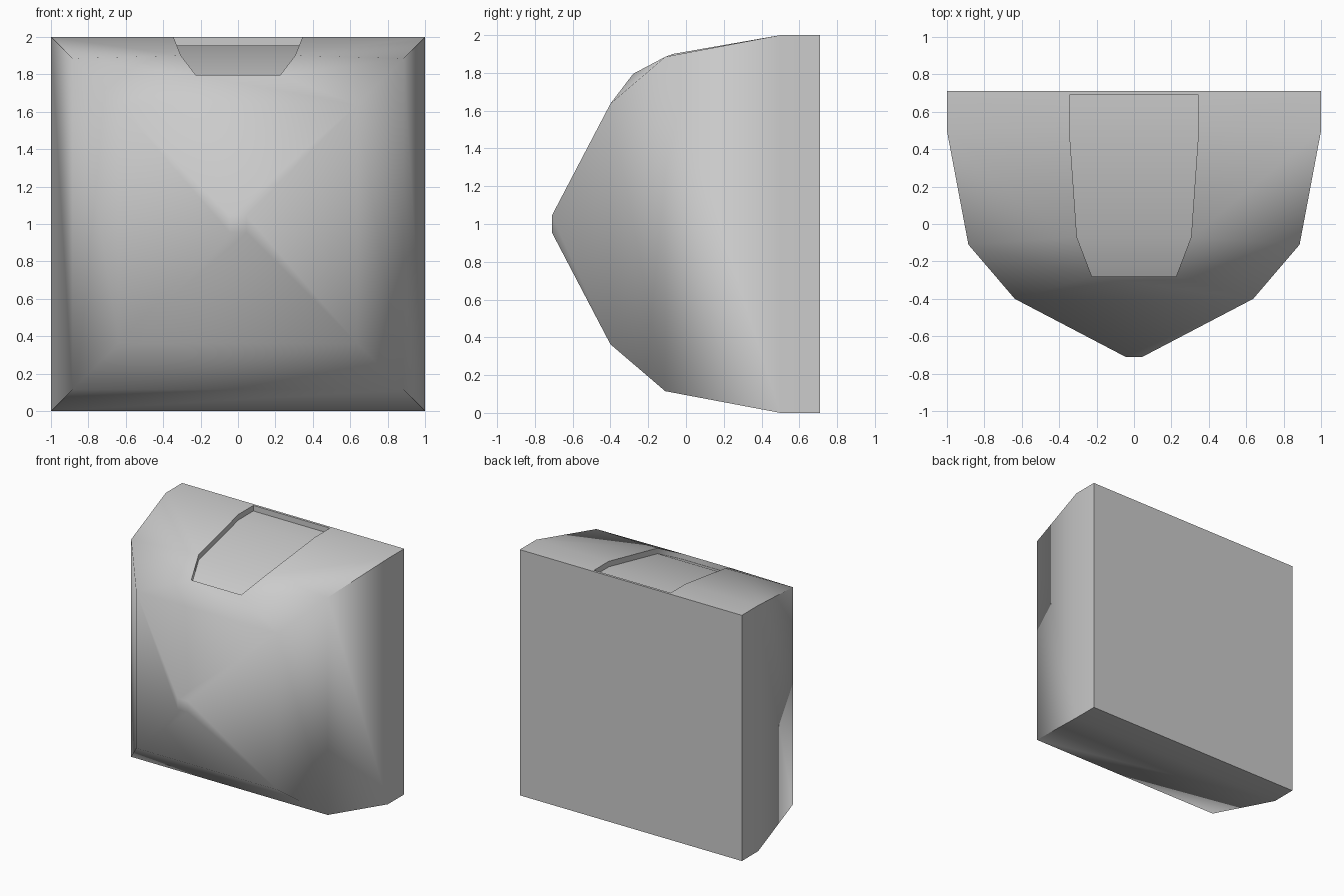
import bpy, bmesh, math

if "Cube" in bpy.data.objects:
    bpy.data.objects.remove(bpy.data.objects["Cube"])

# Square cross-sections of the body: (y, half size), back to front
RINGS = [(0.71, 1.0), (0.5, 1.0), (-0.11, 0.885), (-0.40, 0.637), (-0.71, 0.045)]
# Right half of the recess outline in the top: (x, y, z), back to front
OUTLINE = [(0.345, 0.69, 2.0), (0.345, 0.5, 2.0), (0.305, -0.07, 1.9), (0.225, -0.28, 1.795)]
DEPTH = 0.045

bm = bmesh.new()

# Body rings: corners in order top right, top left, bottom left, bottom right
rings = [[bm.verts.new((sx * s, y, 1 + sz * s))
          for sx, sz in ((1, 1), (-1, 1), (-1, -1), (1, -1))] for y, s in RINGS]
bm.faces.new(rings[0])
bm.faces.new(rings[-1])
for i, (a, b) in enumerate(zip(rings, rings[1:])):
    for k in range(4):
        if k == 0 and i < 3:
            continue  # top strips hold the recess
        n = (k + 1) % 4
        bm.faces.new((a[k], a[n], b[n], b[k]))

# Recess rim and lowered floor, mirrored left and right
rim = [[bm.verts.new((s * x, y, z)) for x, y, z in OUTLINE] for s in (1, -1)]
floor = [[bm.verts.new((s * x, y, z - DEPTH)) for x, y, z in OUTLINE] for s in (1, -1)]
for side in (0, 1):
    r, f = rim[side], floor[side]
    for i in range(3):
        bm.faces.new((rings[i][side], rings[i + 1][side], r[i + 1], r[i]))
        bm.faces.new((r[i], r[i + 1], f[i + 1], f[i]))
for i in range(3):
    bm.faces.new((floor[0][i], floor[0][i + 1], floor[1][i + 1], floor[1][i]))

# Strips behind and in front of the recess, and its end walls
for ring, i in ((rings[0], 0), (rings[3], 3)):
    bm.faces.new((ring[0], ring[1], rim[1][i], rim[0][i]))
    bm.faces.new((rim[0][i], rim[1][i], floor[1][i], floor[0][i]))

bmesh.ops.recalc_face_normals(bm, faces=bm.faces[:])
mesh = bpy.data.meshes.new("faceted_body")
bm.to_mesh(mesh)
bm.free()
body = bpy.data.objects.new("faceted_body", mesh)
bpy.context.collection.objects.link(body)

# Smooth shading, sharp at the back edges, outer corners and recess
bpy.context.view_layer.objects.active = body
body.select_set(True)
bpy.ops.object.shade_smooth_by_angle(angle=math.radians(75))
